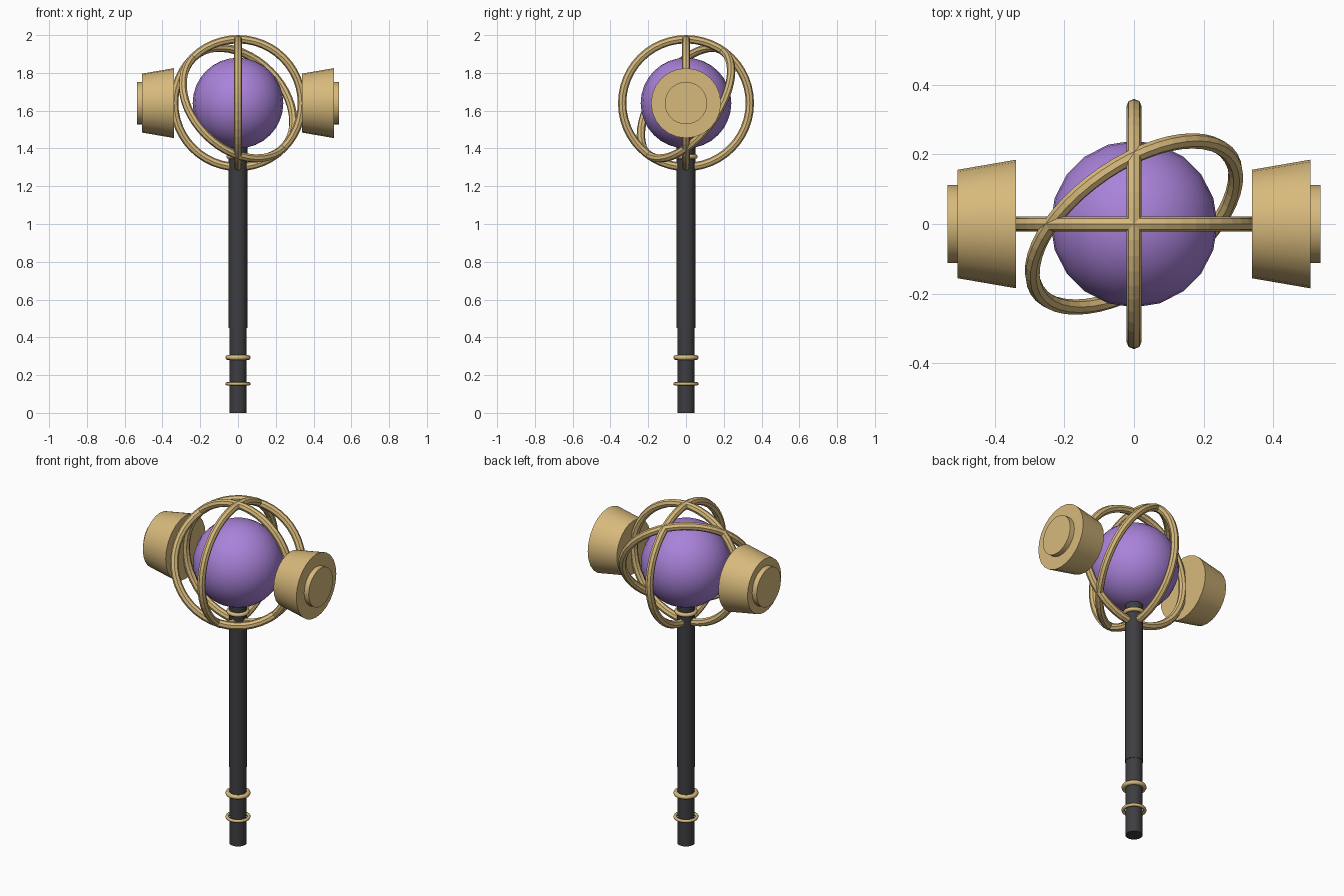
import bpy
import math

if "Cube" in bpy.data.objects:
    bpy.data.objects.remove(bpy.data.objects["Cube"])

CZ = 1.64  # height of the orb centre


def material(name, rgb):
    m = bpy.data.materials.new(name)
    m.diffuse_color = (*rgb, 1)
    m.use_nodes = True
    m.node_tree.nodes["Principled BSDF"].inputs["Base Color"].default_value = m.diffuse_color
    return m


GOLD = material("gold", (0.68, 0.485, 0.2))
PURPLE = material("purple", (0.40, 0.225, 0.70))
DARK = material("dark grey", (0.048, 0.048, 0.054))


def finish(name, mat, angle=None):
    ob = bpy.context.object
    ob.name = name
    ob.data.materials.append(mat)
    if angle:
        bpy.ops.object.shade_smooth_by_angle(angle=math.radians(angle))
    return ob


def ring(name, major, minor, z, rot=(0, 0, 0), seg=48, sides=8, angle=None):
    bpy.ops.mesh.primitive_torus_add(
        major_radius=major, minor_radius=minor, major_segments=seg,
        minor_segments=sides, location=(0, 0, z),
        rotation=[math.radians(a) for a in rot])
    return finish(name, GOLD, angle)


def frustum(name, mat, r1, r2, length, loc, rot=(0, 0, 0), sides=24):
    bpy.ops.mesh.primitive_cone_add(
        vertices=sides, radius1=r1, radius2=r2, depth=length,
        location=loc, rotation=rot)
    return finish(name, mat, 35)


# Shaft: slimmer grip below, slightly thicker pole above
frustum("grip", DARK, 0.046, 0.046, 0.45, (0, 0, 0.225), sides=16)
frustum("pole", DARK, 0.049, 0.049, 0.96, (0, 0, 0.93), sides=16)

# Bands around the shaft
ring("upper_grip_band", 0.054, 0.013, 0.293, seg=24, angle=50)
ring("lower_grip_band", 0.058, 0.009, 0.154, seg=24, angle=50)
ring("orb_collar", 0.05, 0.012, 1.357, seg=24, angle=50)

# Orb
bpy.ops.mesh.primitive_uv_sphere_add(segments=20, ring_count=16, radius=0.24,
                                     location=(0, 0, CZ))
finish("orb", PURPLE, 40)

# Three faceted hoops around the orb
for name, rot in (("front_hoop", (90, 0, 0)), ("side_hoop", (0, 90, 0)),
                  ("tilted_hoop", (45, 45, 0))):
    ring(name, 0.338, 0.022, CZ, rot)

# Hammer heads: both tapers widen towards +x, each with an outer cap
along_x = (0, math.pi / 2, 0)
for side, name in ((-1, "left"), (1, "right")):
    frustum(name + "_head", GOLD, 0.156, 0.185, 0.168,
            (side * 0.423, 0, CZ), along_x)
    frustum(name + "_cap", GOLD, 0.112, 0.112, 0.04,
            (side * 0.516, 0, CZ), along_x, 32)
